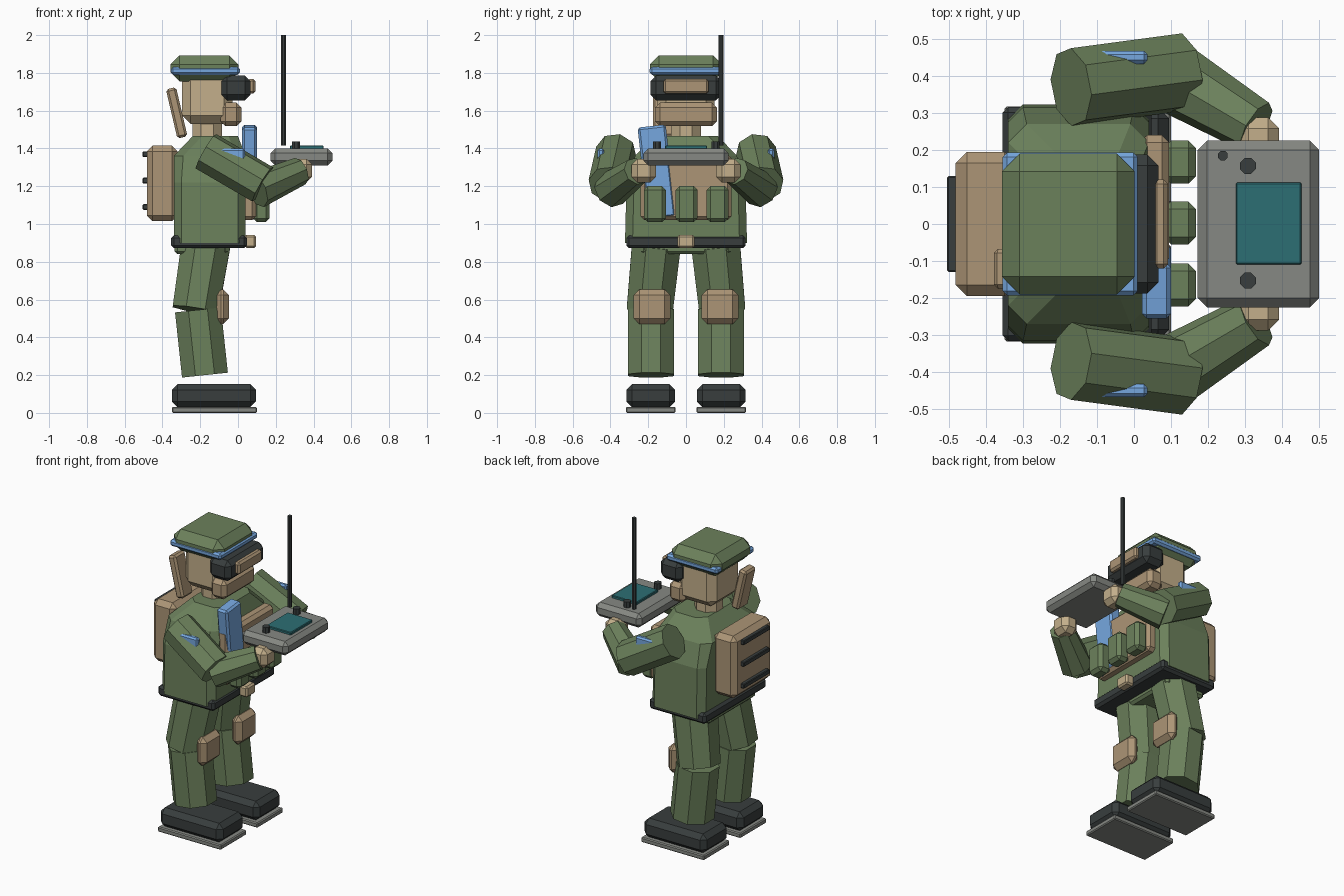
import bpy, bmesh, math
from mathutils import Vector, Matrix

if "Cube" in bpy.data.objects:
    bpy.data.objects.remove(bpy.data.objects["Cube"])


def material(name, rgb):
    m = bpy.data.materials.new(name)
    m.diffuse_color = tuple(c ** 2.2 for c in rgb) + (1,)
    m.use_nodes = True
    m.node_tree.nodes["Principled BSDF"].inputs["Base Color"].default_value = m.diffuse_color
    return m


GREEN = material("olive", (0.42, 0.50, 0.36))
TAN = material("tan", (0.67, 0.58, 0.46))
SKIN = material("skin", (0.76, 0.68, 0.54))
DARK = material("charcoal", (0.23, 0.25, 0.25))
BLUE = material("light_blue", (0.46, 0.65, 0.87))
GREY = material("grey", (0.52, 0.53, 0.51))
TEAL = material("teal", (0.19, 0.43, 0.45))


def finish(name, bm, mat):
    bmesh.ops.recalc_face_normals(bm, faces=bm.faces[:])
    me = bpy.data.meshes.new(name)
    bm.to_mesh(me)
    bm.free()
    me.materials.append(mat)
    ob = bpy.data.objects.new(name, me)
    bpy.context.collection.objects.link(ob)
    return ob


def box(name, x, y, z, mat, bevel=0.0, rot=None):
    """Chamfered box from (min, max) ranges, optionally turned about its centre."""
    bm = bmesh.new()
    bmesh.ops.create_cube(bm, size=1)
    size = Vector([r[1] - r[0] for r in (x, y, z)])
    bmesh.ops.scale(bm, vec=size, verts=bm.verts[:])
    if bevel:
        bmesh.ops.bevel(bm, geom=bm.edges[:], offset=bevel, segments=1,
                        affect='EDGES', clamp_overlap=True)
    ob = finish(name, bm, mat)
    ob.location = [(r[0] + r[1]) / 2 for r in (x, y, z)]
    if rot:
        ob.rotation_euler = rot
    return ob


def tube(name, a, b, r1, r2, mat, sides=8):
    """Faceted limb between two points."""
    a, b = Vector(a), Vector(b)
    d = b - a
    bm = bmesh.new()
    bmesh.ops.create_cone(bm, cap_ends=True, segments=sides, radius1=r1, radius2=r2,
                          depth=d.length,
                          matrix=Matrix.Rotation(math.pi / sides, 4, 'Z'))
    q = Vector((0, 0, 1)).rotation_difference(d.normalized()).to_matrix().to_4x4()
    bmesh.ops.transform(bm, verts=bm.verts[:], matrix=Matrix.Translation((a + b) / 2) @ q)
    return finish(name, bm, mat)


def loft(name, rings, mat):
    """Stack of corner-cut rectangles: (z, x0, x1, half_y, cut)."""
    bm = bmesh.new()
    loops = []
    for z, x0, x1, h, c in rings:
        pts = [(x0 + c, -h), (x1 - c, -h), (x1, c - h), (x1, h - c),
               (x1 - c, h), (x0 + c, h), (x0, h - c), (x0, c - h)]
        loops.append([bm.verts.new((px, py, z)) for px, py in pts])
    for lo, hi in zip(loops, loops[1:]):
        for i in range(8):
            j = (i + 1) % 8
            bm.faces.new((lo[i], lo[j], hi[j], hi[i]))
    bm.faces.new(loops[0])
    bm.faces.new(loops[-1])
    return finish(name, bm, mat)


# Legs, boots, arms and hands on both sides
for side, s in (("right", -1), ("left", 1)):
    def span(a, b):
        return tuple(sorted((s * a, s * b)))

    box(side + "_boot_sole", (-0.35, 0.10), span(0.055, 0.318), (0, 0.032), GREY, 0.006)
    box(side + "_boot", (-0.35, 0.095), span(0.058, 0.315), (0.03, 0.152), DARK, 0.03)
    tube(side + "_shin", (-0.175, s * 0.186, 0.20), (-0.212, s * 0.186, 0.545),
         0.132, 0.132, GREEN)
    tube(side + "_thigh", (-0.225, s * 0.192, 0.545), (-0.17, s * 0.157, 0.89),
         0.132, 0.14, GREEN)
    box(side + "_knee_pad", (-0.12, -0.048), span(0.083, 0.277), (0.47, 0.653), TAN, 0.03)
    tube(side + "_upper_arm", (-0.17, s * 0.37, 1.385), (0.13, s * 0.41, 1.21),
         0.108, 0.108, GREEN)
    tube(side + "_forearm", (0.10, s * 0.40, 1.18), (0.33, s * 0.262, 1.28),
         0.098, 0.075, GREEN)
    box(side + "_hand", (0.28, 0.392), span(0.16, 0.288), (1.22, 1.345), SKIN, 0.03)
    box(side + "_arm_patch", (-0.11, 0.037), span(0.433, 0.468), (1.33, 1.40), BLUE, 0.01)

# Torso, pelvis and belt
loft("torso", [(0.90, -0.34, 0.04, 0.323, 0.04), (1.22, -0.34, 0.04, 0.315, 0.04),
               (1.36, -0.34, 0.04, 0.27, 0.05), (1.465, -0.24, 0.0, 0.17, 0.05)], GREEN)
box("pelvis", (-0.335, -0.05), (-0.24, 0.24), (0.84, 0.90), GREEN, 0.015)
box("belt", (-0.355, 0.047), (-0.316, 0.316), (0.872, 0.94), DARK, 0.015)
box("belt_buckle", (0.035, 0.095), (-0.045, 0.045), (0.873, 0.942), SKIN, 0.01)

# Chest plate, pouches and sash
box("chest_plate", (0.015, 0.095), (-0.24, 0.24), (1.02, 1.37), TAN, 0.02)
for i, y in enumerate((-0.165, 0.003, 0.167)):
    box(f"chest_pouch_{i + 1}", (0.08, 0.167), (y - 0.058, y + 0.058), (1.01, 1.20), GREEN, 0.02)
box("sash", (0.022, 0.10), (-0.23, -0.08), (1.03, 1.52), BLUE, 0.012, (0.11, 0, 0))

# Backpack with straps
box("backpack", (-0.482, -0.32), (-0.195, 0.195), (1.015, 1.415), TAN, 0.03)
for i, z in enumerate((1.09, 1.23, 1.37)):
    box(f"backpack_strap_{i + 1}", (-0.505, -0.475), (-0.13, 0.13), (z - 0.015, z + 0.015), DARK, 0.004)
box("handset", (-0.352, -0.297), (-0.175, -0.067), (1.455, 1.722), TAN, 0.012, (0, -0.23, 0))

# Head, mask, goggles and cap
tube("neck", (-0.163, 0, 1.44), (-0.163, 0, 1.57), 0.085, 0.085, SKIN)
box("head", (-0.296, -0.03), (-0.15, 0.15), (1.53, 1.82), SKIN, 0.045)
box("face_mask", (-0.092, 0.018), (-0.163, 0.163), (1.518, 1.642), TAN, 0.025)
box("goggles", (-0.087, 0.066), (-0.188, 0.188), (1.655, 1.787), DARK, 0.03)
box("goggle_lens", (0.05, 0.092), (-0.12, 0.12), (1.69, 1.768), TAN, 0.012)
box("cap", (-0.357, 0.002), (-0.19, 0.19), (1.755, 1.893), GREEN, 0.048)
box("cap_band", (-0.355, 0.01), (-0.193, 0.193), (1.79, 1.832), BLUE, 0.012)

# Tablet controller with knobs and antenna
box("controller", (0.172, 0.50), (-0.225, 0.225), (1.31, 1.40), GREY, 0.025)
box("controller_screen", (0.275, 0.453), (-0.11, 0.112), (1.39, 1.416), TEAL, 0.004)
for side, y in (("left", 0.157), ("right", -0.153)):
    tube(side + "_knob", (0.308, y, 1.39), (0.308, y, 1.437), 0.023, 0.023, DARK)
tube("antenna", (0.24, 0.185, 1.415), (0.24, 0.185, 2.0), 0.014, 0.014, DARK)
